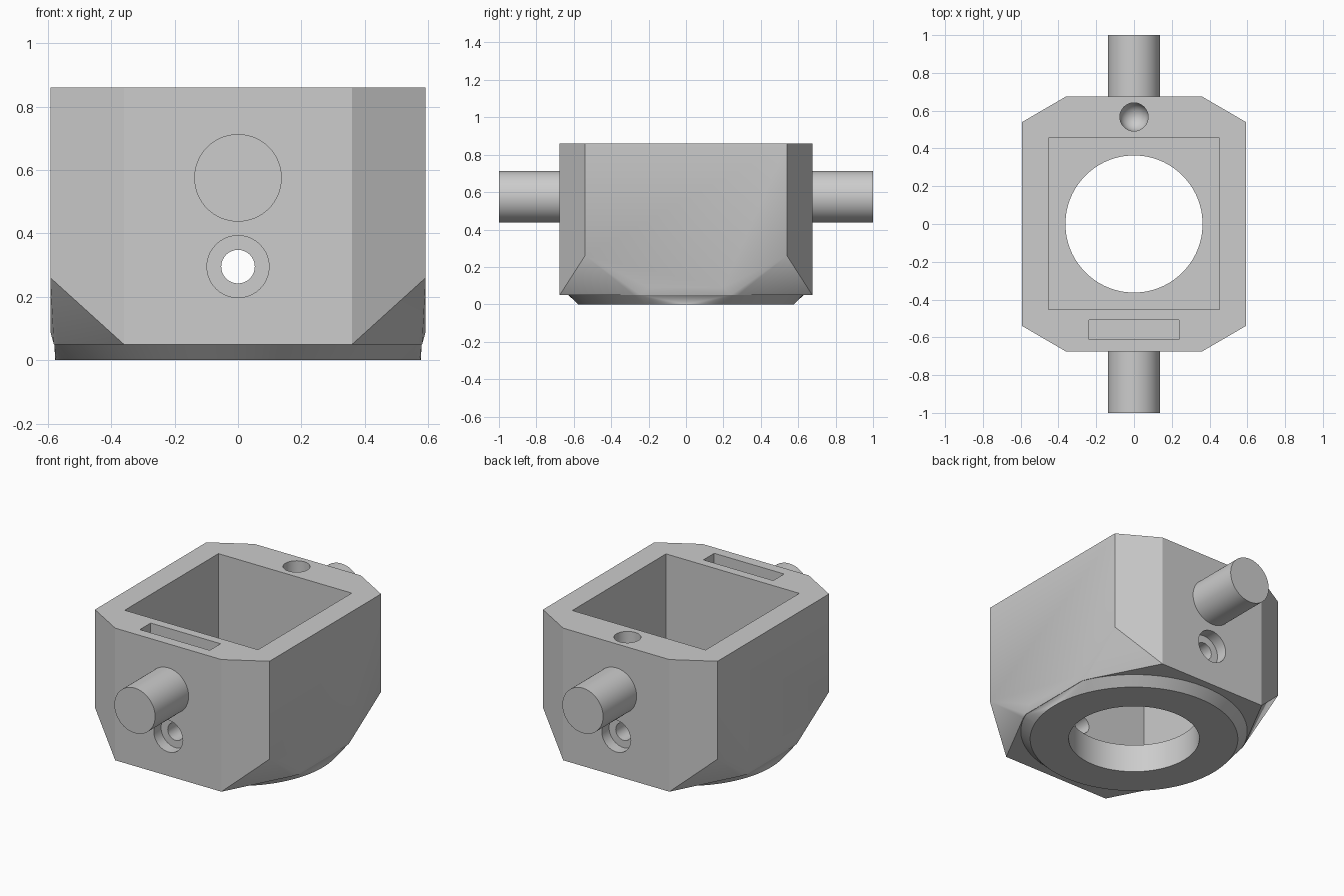
import bpy, bmesh, math
from mathutils import Matrix

if "Cube" in bpy.data.objects:
    bpy.data.objects.remove(bpy.data.objects["Cube"])

grey = bpy.data.materials.new("plain grey")
grey.diffuse_color = (0.604, 0.604, 0.604, 1)
grey.use_nodes = True
grey.node_tree.nodes["Principled BSDF"].inputs["Base Color"].default_value = grey.diffuse_color


def make(name, bm):
    bmesh.ops.recalc_face_normals(bm, faces=bm.faces)
    me = bpy.data.meshes.new(name)
    bm.to_mesh(me)
    bm.free()
    me.materials.append(grey)
    ob = bpy.data.objects.new(name, me)
    bpy.context.collection.objects.link(ob)
    return ob


def hull(name, pts):
    # convex solid around a set of points
    bm = bmesh.new()
    for p in pts:
        bm.verts.new(p)
    bmesh.ops.convex_hull(bm, input=bm.verts)
    bmesh.ops.delete(bm, geom=[v for v in bm.verts if not v.link_faces], context="VERTS")
    bmesh.ops.dissolve_limit(bm, angle_limit=0.005, verts=bm.verts, edges=bm.edges)
    return make(name, bm)


def box(name, x0, x1, y0, y1, z0, z1):
    return hull(name, [(x, y, z) for x in (x0, x1) for y in (y0, y1) for z in (z0, z1)])


def lathe(name, profile, n, matrix=Matrix()):
    # closed solid of revolution from (radius, height) pairs
    bm = bmesh.new()
    rings = [[bm.verts.new((r * math.cos(2 * math.pi * i / n), r * math.sin(2 * math.pi * i / n), z))
              for i in range(n)] for r, z in profile]
    for a, b in zip(rings, rings[1:]):
        for i in range(n):
            j = (i + 1) % n
            bm.faces.new((a[i], a[j], b[j], b[i]))
    bm.faces.new(rings[0])
    bm.faces.new(rings[-1])
    bm.transform(matrix)
    return make(name, bm)


def combine(ob, tool, operation="DIFFERENCE"):
    m = ob.modifiers.new("combine", "BOOLEAN")
    m.operation, m.solver, m.object = operation, "EXACT", tool
    bpy.context.view_layer.update()
    ev = ob.evaluated_get(bpy.context.evaluated_depsgraph_get())
    me = bpy.data.meshes.new_from_object(ev)
    ob.modifiers.clear()
    ob.data = me
    bpy.data.objects.remove(tool)


def along_y(x, y, z, s=1):
    # turns a lathe axis to point along +y (s=1) or -y (s=-1)
    return Matrix.Translation((x, y, z)) @ Matrix.Rotation(-s * math.pi / 2, 4, "X")


def ring(r, z, limit, n=96):
    # circle flattened at its left and right sides
    return [(max(-limit, min(limit, r * math.cos(2 * math.pi * i / n))),
             r * math.sin(2 * math.pi * i / n), z) for i in range(n)]


# eight-sided housing that narrows to a round base
W, D, H = 0.592, 0.675, 0.86
corner = [(0.36, D, H), (W, 0.54, H), (0.36, D, 0.05), (W, 0.54, 0.26), (W, 0.45, 0.258), (W, 0.2, 0.09)]
pts = [(x * sx, y * sy, z) for x, y, z in corner for sx in (1, -1) for sy in (1, -1)]
body = hull("housing", pts + ring(0.632, 0.05, 0.581))

# bevelled round foot
foot = hull("foot", ring(0.577, 0, 0.577) + ring(0.629, 0.05, 0.579) + ring(0.5, 0.1, 0.577))
combine(body, foot, "UNION")

# square pocket, round opening, slot and round-ended hole in the top
combine(body, box("pocket", -0.452, 0.452, -0.452, 0.456, 0.17, 1))
combine(body, lathe("opening", [(0.363, -0.2), (0.363, 0.4)], 96))
combine(body, box("slot", -0.237, 0.237, -0.612, -0.507, 0.5, 1))
R = 0.075
tip = [(R * math.sin(t * math.pi / 16 + 0.02), 0.6 - R * math.cos(t * math.pi / 16 + 0.02)) for t in range(8)]
combine(body, lathe("top_hole", tip + [(R, 0.6), (R, 1)], 32, Matrix.Translation((0, 0.567, 0))))

# counterbored screw holes through both end walls
combine(body, lathe("screw_hole", [(0.053, -1), (0.053, 1)], 32, along_y(0, -0.001, 0.295)))
for s in (1, -1):
    combine(body, lathe("counterbore", [(0.098, 0), (0.098, 0.3)], 40, along_y(0, s * (D - 0.07), 0.295, s)))

# pivot pins
pins = [lathe("front_pin" if s < 0 else "back_pin", [(0.138, 0), (0.138, 1 - D + 0.002)], 64,
              along_y(0, s * (D - 0.002), 0.575, s)) for s in (-1, 1)]

for ob in [body] + pins:
    bpy.ops.object.select_all(action="DESELECT")
    ob.select_set(True)
    bpy.context.view_layer.objects.active = ob
    bpy.ops.object.shade_smooth_by_angle(angle=math.radians(25))
